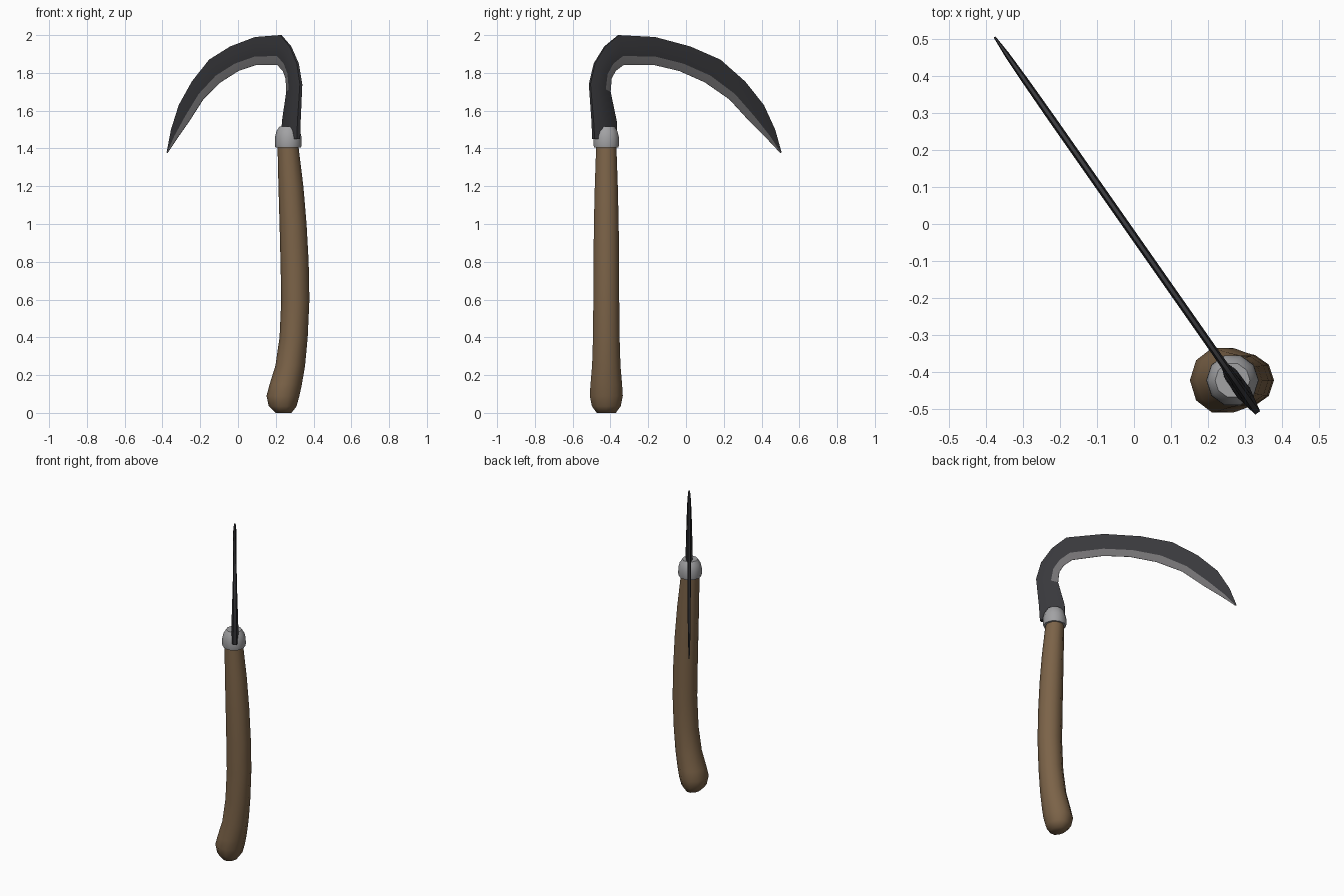
import bpy, bmesh
from math import cos, sin, tau, radians

if "Cube" in bpy.data.objects:
    bpy.data.objects.remove(bpy.data.objects["Cube"])


def material(name, rgb):
    m = bpy.data.materials.new(name)
    m.diffuse_color = (*rgb, 1)
    m.use_nodes = True
    m.node_tree.nodes["Principled BSDF"].inputs["Base Color"].default_value = m.diffuse_color
    return m


def loft(name, rings, mats, angle, mat_index=lambda ring, side: 0):
    """Skin closed rings of points, cap both ends and smooth the result."""
    bm = bmesh.new()
    vs = [[bm.verts.new(p) for p in ring] for ring in rings]
    n = len(rings[0])
    for i in range(len(vs) - 1):
        for j in range(n):
            k = (j + 1) % n
            f = bm.faces.new((vs[i][j], vs[i][k], vs[i + 1][k], vs[i + 1][j]))
            f.material_index = mat_index(i, j)
    bm.faces.new(vs[0][::-1])
    bm.faces.new(vs[-1])
    bmesh.ops.recalc_face_normals(bm, faces=bm.faces)
    mesh = bpy.data.meshes.new(name)
    bm.to_mesh(mesh)
    bm.free()
    for m in mats:
        mesh.materials.append(m)
    ob = bpy.data.objects.new(name, mesh)
    bpy.context.collection.objects.link(ob)
    bpy.ops.object.select_all(action='DESELECT')
    ob.select_set(True)
    bpy.context.view_layer.objects.active = ob
    bpy.ops.object.shade_smooth_by_angle(angle=radians(angle))
    return ob


def oval(cx, cy, z, rx, ry, n=10):
    return [(cx + rx * cos(tau * i / n), cy + ry * sin(tau * i / n), z) for i in range(n)]


wood = material("wood", (0.20, 0.125, 0.065))
steel = material("dark_steel", (0.04, 0.04, 0.045))
edge = material("honed_edge", (0.17, 0.165, 0.17))
collar = material("collar_metal", (0.36, 0.36, 0.37))
CY = -0.422

# Curved wooden handle: z, left x, right x, depth radius
handle = [(0.0, .198, .283, .053), (.035, .163, .31, .08), (.09, .151, .325, .092),
          (.15, .167, .338, .088), (.25, .198, .355, .079), (.40, .22, .369, .074),
          (.60, .229, .378, .072), (.80, .225, .374, .071), (1.0, .22, .363, .069),
          (1.2, .214, .346, .064), (1.42, .209, .319, .056)]
loft("handle", [oval((a + b) / 2, CY, z, (b - a) / 2, r) for z, a, b, r in handle],
     [wood], 60)

# Domed metal collar
ferrule = [(1.405, .068), (1.42, .071), (1.46, .070), (1.492, .062), (1.515, .047)]
loft("ferrule", [oval(.266, CY, z, r, r) for z, r in ferrule], [collar], 50)

# Hooked blade: outer (y, z), inner (y, z), half thickness
blade = [(-.49, 1.45, -.365, 1.45, .022), (-.495, 1.55, -.367, 1.54, .021),
         (-.51, 1.74, -.40, 1.70, .016), (-.485, 1.85, -.394, 1.77, .013),
         (-.43, 1.94, -.373, 1.81, .011), (-.357, 2.0, -.33, 1.842, .010),
         (-.167, 1.99, -.17, 1.842, .010), (.02, 1.94, -.035, 1.81, .010),
         (.18, 1.87, .10, 1.75, .010), (.31, 1.755, .23, 1.66, .010),
         (.41, 1.63, .336, 1.544, .009), (.47, 1.50, .43, 1.45, .007),
         (.505, 1.38, .50, 1.375, .003)]


def on_plane(y, z, off):
    # The blade lies in a vertical plane turned diagonally to the axes
    return (-.38 + (.51 - y) * .70 + off * .82, y + off * .573, z)


def section(oy, oz, iy, iz, t):
    # fraction across the blade and side offset: blunt spine, flat cheeks, thin edge
    prof = [(0, .5), (.3, 1), (.7, .9), (1, .12), (1, -.12), (.7, -.9), (.3, -1), (0, -.5)]
    return [on_plane(oy + (iy - oy) * f, oz + (iz - oz) * f, t * s) for f, s in prof]


loft("blade", [section(*s) for s in blade], [steel, edge], 40,
     lambda ring, side: 1 if ring >= 2 and side in (2, 3, 4) else 0)
